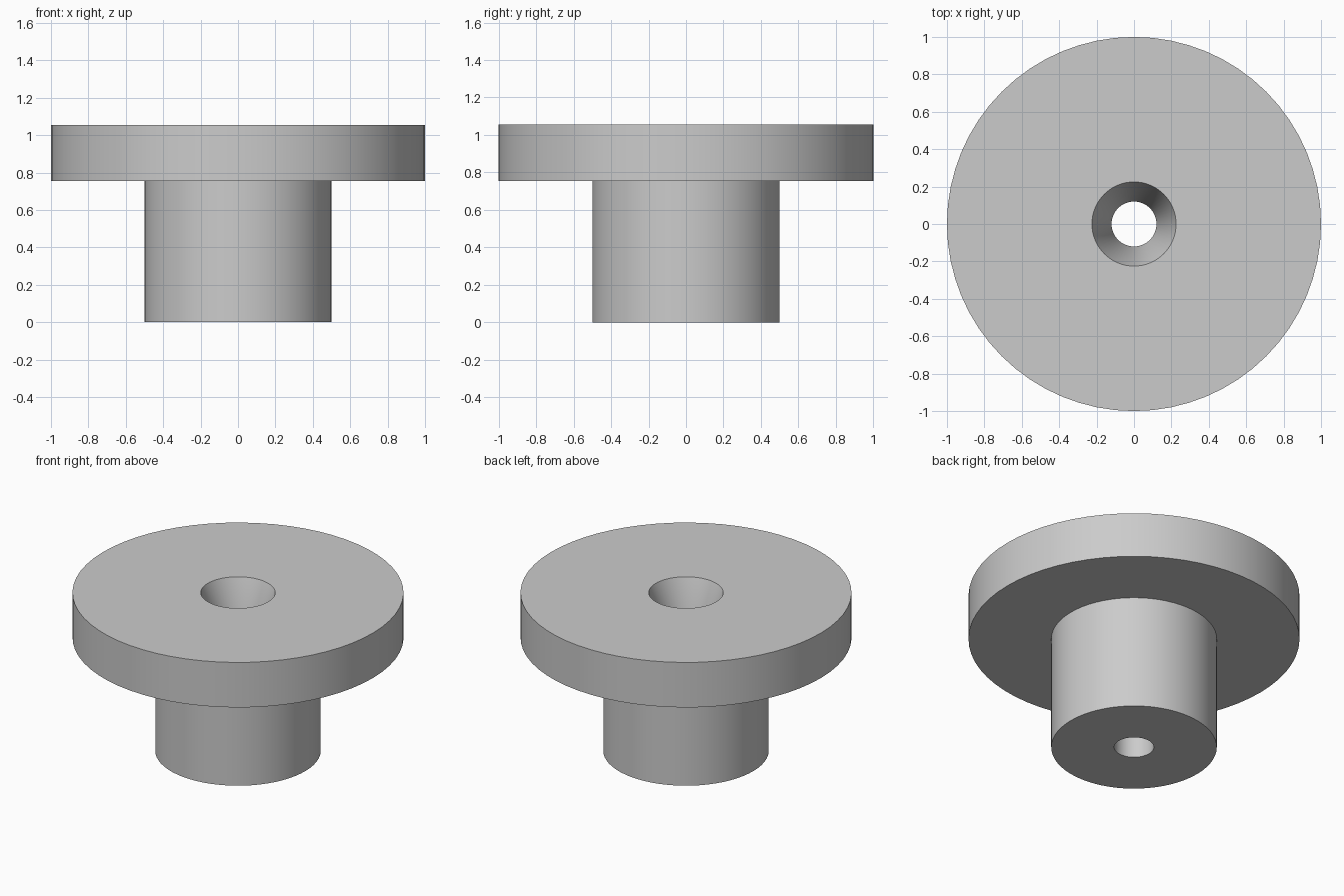
import bpy, bmesh, math

cube = bpy.data.objects.get("Cube")
if cube:
    bpy.data.objects.remove(cube, do_unlink=True)

SEGMENTS = 64

# Plain grey material
grey = bpy.data.materials.new("plain_grey")
grey.use_nodes = True
colour = (0.6, 0.6, 0.6, 1)
grey.diffuse_color = colour
grey.node_tree.nodes["Principled BSDF"].inputs["Base Color"].default_value = colour


def lathe(name, profile):
    """Spin a closed (radius, height) profile around the z axis."""
    bm = bmesh.new()
    rings = []
    for radius, height in profile:
        ring = []
        for i in range(SEGMENTS):
            a = math.tau * i / SEGMENTS
            ring.append(bm.verts.new((radius * math.cos(a), radius * math.sin(a), height)))
        rings.append(ring)
    for lower, upper in zip(rings, rings[1:] + rings[:1]):
        for i in range(SEGMENTS):
            j = (i + 1) % SEGMENTS
            bm.faces.new((lower[i], lower[j], upper[j], upper[i]))
    bmesh.ops.recalc_face_normals(bm, faces=bm.faces)
    mesh = bpy.data.meshes.new(name)
    bm.to_mesh(mesh)
    bm.free()
    obj = bpy.data.objects.new(name, mesh)
    bpy.context.collection.objects.link(obj)
    mesh.materials.append(grey)
    bpy.ops.object.select_all(action="DESELECT")
    obj.select_set(True)
    bpy.context.view_layer.objects.active = obj
    bpy.ops.object.shade_smooth_by_angle(angle=math.radians(30))
    return obj


# Stepped bushing: stem, flange, tapered mouth and straight bore
bore, mouth, stem, flange = 0.12, 0.225, 0.5, 1.0
step, top = 0.755, 1.055
lathe("flanged_bushing", [
    (bore, 0), (stem, 0), (stem, step), (flange, step),
    (flange, top), (mouth, top), (bore, step),
])
